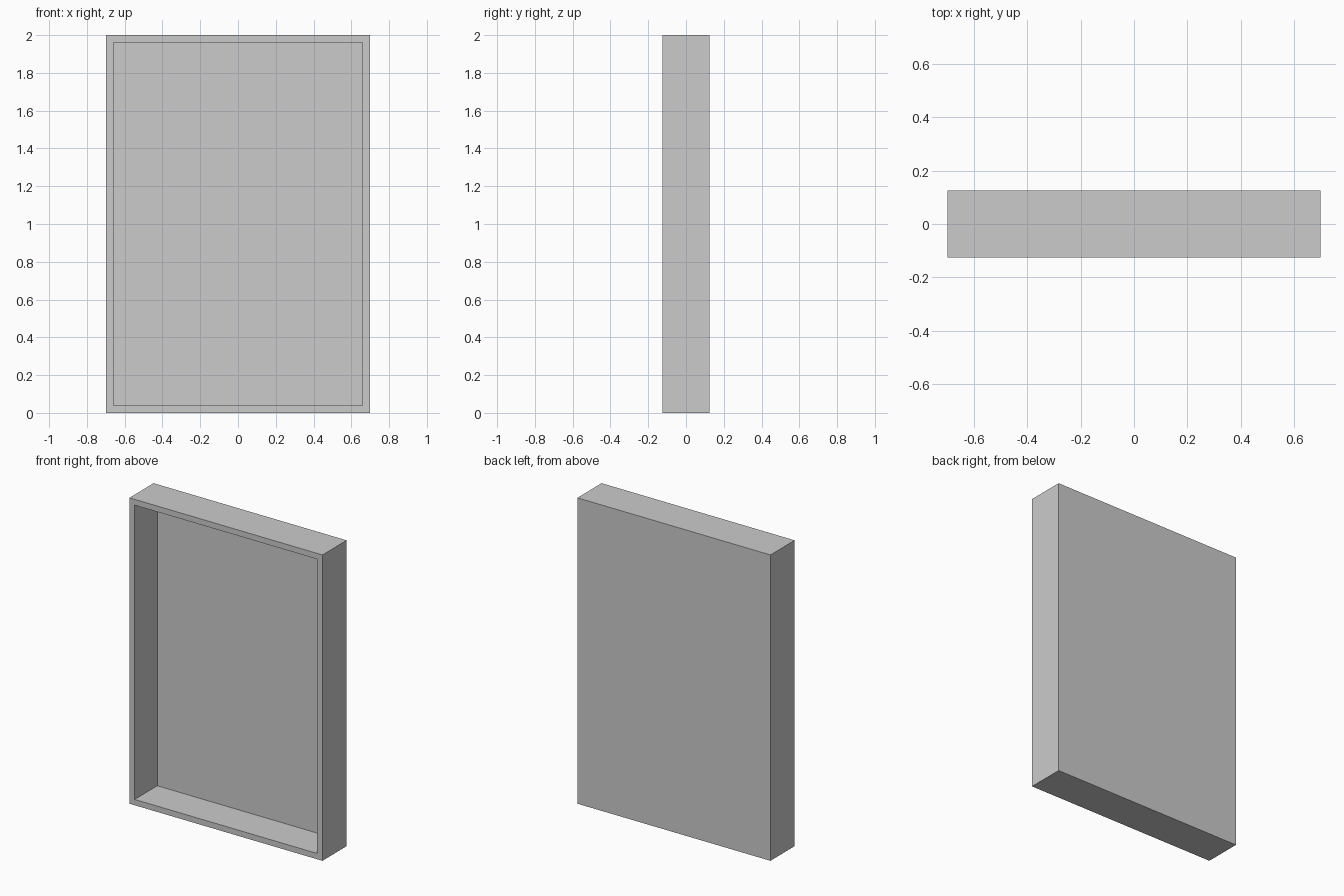
import bpy, bmesh
from mathutils import Vector

if "Cube" in bpy.data.objects:
    bpy.data.objects.remove(bpy.data.objects["Cube"])

WIDTH, DEPTH, HEIGHT = 1.396, 0.25, 2.0
WALL, BACK = 0.038, 0.016

# Open-fronted cabinet case: a box with its front inset and pushed in to the back panel
bm = bmesh.new()
bmesh.ops.create_cube(bm, size=1)
bmesh.ops.scale(bm, vec=(WIDTH, DEPTH, HEIGHT), verts=bm.verts)
bmesh.ops.translate(bm, vec=(0, 0, HEIGHT / 2), verts=bm.verts)
bm.normal_update()
front = next(f for f in bm.faces if f.normal.y < -0.9)
bmesh.ops.inset_region(bm, faces=[front], thickness=WALL, use_even_offset=True)

# Recess
recess = bmesh.ops.extrude_discrete_faces(bm, faces=[front])["faces"][0]
bmesh.ops.translate(bm, vec=Vector((0, DEPTH - BACK, 0)), verts=recess.verts)
bm.normal_update()

mesh = bpy.data.meshes.new("cabinet_case")
bm.to_mesh(mesh)
bm.free()
bpy.context.collection.objects.link(bpy.data.objects.new("cabinet_case", mesh))
